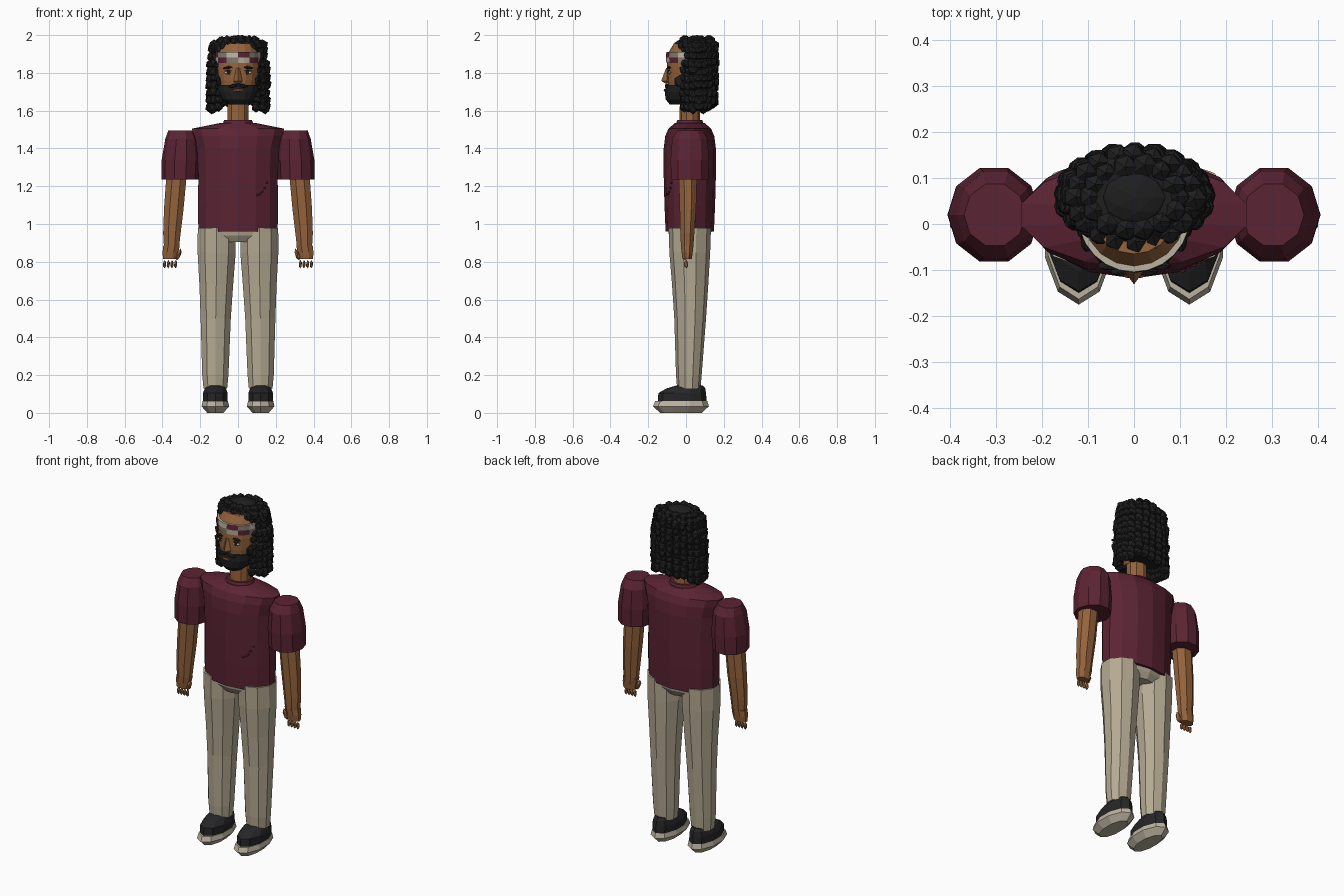
import bpy, bmesh, math, random
from mathutils import Matrix, Vector

random.seed(4)
cube = bpy.data.objects.get("Cube")
if cube:
    bpy.data.objects.remove(cube)


def material(name, r, g, b):
    m = bpy.data.materials.new(name)
    m.use_nodes = True
    m.diffuse_color = (r, g, b, 1)
    bsdf = next(n for n in m.node_tree.nodes if n.type == "BSDF_PRINCIPLED")
    bsdf.inputs["Base Color"].default_value = (r, g, b, 1)
    return m


SHIRT = material("maroon_cloth", 0.105, 0.017, 0.033)
PANTS = material("khaki_cloth", 0.46, 0.40, 0.29)
SKIN = material("brown_skin", 0.30, 0.125, 0.045)
HAIR = material("black_hair", 0.013, 0.013, 0.014)
SHOE = material("charcoal_shoe", 0.019, 0.019, 0.021)
SOLE = material("cream_sole", 0.50, 0.45, 0.35)
GREY = material("taupe_weave", 0.24, 0.20, 0.16)
WHITE = material("eye_white", 0.55, 0.52, 0.48)
LIPS = material("lip_brown", 0.20, 0.07, 0.04)


def finish(name, bm, *mats):
    bmesh.ops.recalc_face_normals(bm, faces=bm.faces)
    mesh = bpy.data.meshes.new(name)
    bm.to_mesh(mesh)
    bm.free()
    for m in mats:
        mesh.materials.append(m)
    obj = bpy.data.objects.new(name, mesh)
    bpy.context.collection.objects.link(obj)
    return obj


def loft(name, sections, sides, mat, turn=0.0):
    """Stack elliptical sections given as (x, y, z, radius x, radius y)."""
    bm = bmesh.new()
    rings = []
    for x, y, z, rx, ry in sections:
        angles = [math.tau * (i + turn) / sides - math.pi / 2 for i in range(sides)]
        rings.append([bm.verts.new((x + rx * math.cos(a), y + ry * math.sin(a), z)) for a in angles])
    for low, high in zip(rings, rings[1:]):
        for i in range(sides):
            j = (i + 1) % sides
            bm.faces.new((low[i], low[j], high[j], high[i]))
    bm.faces.new(rings[0])
    bm.faces.new(rings[-1])
    return finish(name, bm, mat)


def add_blob(bm, pos, size, detail=1, tilt=0.0):
    mat = (Matrix.Translation(Vector(pos)) @ Matrix.Rotation(tilt, 4, "Y")
           @ Matrix.Diagonal((*size, 1)))
    bmesh.ops.create_icosphere(bm, subdivisions=detail, radius=1, matrix=mat)


def blob(name, pos, size, mat, detail=2, tilt=0.0):
    bm = bmesh.new()
    add_blob(bm, pos, size, detail, tilt)
    return finish(name, bm, mat)


# Shirt body and collar
loft("shirt_body", [
    (0, .02, .96, .215, .128), (0, .02, 1.1, .218, .134), (0, .02, 1.25, .215, .138),
    (0, .02, 1.4, .222, .138), (0, .02, 1.465, .24, .13), (0, .02, 1.505, .25, .113),
    (0, .02, 1.535, .095, .078)], 14, SHIRT)
loft("shirt_collar", [(0, .02, 1.525, .085, .075), (0, .02, 1.55, .075, .066)], 14, SHIRT)

# Stitched fold low on the left side of the shirt
fold = bmesh.new()
for i in range(5):
    add_blob(fold, (.105 + .012 * i, -.1 + .006 * i, 1.155 + .004 * i * i), (.009, .006, .005), 1, -.5)
finish("shirt_fold", fold, SHIRT)

# Pelvis
loft("trouser_seat", [(0, .02, .905, .09, .09), (0, .02, .94, .19, .11), (0, .02, .99, .2, .12)], 12, PANTS)

for s, side in ((1, "left"), (-1, "right")):
    # Trouser leg
    loft(side + "_trouser_leg", [
        (s * .12, .015, .13, .066, .062), (s * .12, .015, .2, .073, .068),
        (s * .118, .022, .5, .084, .084), (s * .115, .022, .68, .094, .096),
        (s * .113, .02, .85, .106, .108), (s * .113, .02, .98, .105, .112)], 10, PANTS)
    # Shoe
    loft(side + "_shoe_sole", [
        (s * .12, -.027, 0, .045, .11), (s * .12, -.027, .035, .077, .148),
        (s * .12, -.025, .062, .07, .138)], 10, SOLE)
    loft(side + "_shoe_upper", [
        (s * .12, -.02, .055, .068, .13), (s * .12, -.02, .105, .069, .126),
        (s * .12, .0, .13, .058, .102), (s * .12, .02, .145, .046, .07)], 10, SHOE)
    # Sleeve
    loft(side + "_sleeve", [
        (s * .307, .02, 1.235, .098, .104), (s * .304, .02, 1.34, .1, .107),
        (s * .3, .02, 1.45, .085, .098), (s * .302, .02, 1.495, .067, .07)], 10, SHIRT, .5)
    # Arm
    loft(side + "_arm", [
        (s * .352, .006, .875, .043, .035), (s * .35, .007, .95, .05, .04),
        (s * .34, .01, 1.08, .056, .047), (s * .326, .01, 1.25, .058, .052)], 8, SKIN, .5)
    # Hand, thumb and fingers
    loft(side + "_hand", [
        (s * .36, .006, .815, .04, .026), (s * .358, .006, .85, .045, .032),
        (s * .352, .006, .885, .047, .036)], 8, SKIN, .5)
    blob(side + "_thumb", (s * .314, -.005, .838), (.013, .015, .034), SKIN, 1, -s * .35)
    fingers = bmesh.new()
    for i in range(4):
        add_blob(fingers, (s * (.33 + .0195 * i), .002, .787), (.0095, .011, .022))
    finish(side + "_fingers", fingers, SKIN)

# Neck and head
loft("neck", [(0, .02, 1.52, .06, .055), (0, .02, 1.68, .057, .052)], 10, SKIN)
loft("head", [
    (0, -.005, 1.64, .06, .06), (0, .01, 1.69, .097, .098), (0, .018, 1.76, .113, .116),
    (0, .02, 1.83, .118, .121), (0, .02, 1.9, .116, .117), (0, .025, 1.955, .09, .09)], 18, SKIN)
loft("nose", [(0, -.1, 1.745, .016, .012), (0, -.1, 1.758, .023, .031),
              (0, -.1, 1.825, .009, .006)], 4, SKIN)

# Beard, moustache and mouth
loft("beard", [
    (0, -.035, 1.632, .05, .05), (0, -.03, 1.66, .085, .078), (0, -.02, 1.7, .104, .092),
    (0, -.008, 1.735, .111, .098)], 16, HAIR)
blob("mouth", (0, -.112, 1.708), (.027, .006, .007), LIPS)

for s, side in ((1, "left"), (-1, "right")):
    blob(side + "_moustache", (s * .025, -.102, 1.731), (.032, .012, .011), HAIR, 1, s * .25)
    blob(side + "_sideburn", (s * .102, -.03, 1.755), (.016, .035, .035), HAIR, 1)
    # Eye and brow
    blob(side + "_eye", (s * .05, -.087, 1.802), (.024, .008, .01), WHITE)
    blob(side + "_iris", (s * .05, -.093, 1.802), (.01, .004, .009), HAIR)
    blob(side + "_upper_lid", (s * .05, -.09, 1.811), (.026, .008, .0035), HAIR, 1)
    blob(side + "_eyebrow", (s * .053, -.09, 1.828), (.031, .011, .008), HAIR, 1, s * .12)
    blob(side + "_ear", (s * .118, .02, 1.79), (.012, .022, .034), SKIN, 1)

# Woven headband with a two-row patchwork
band = loft("headband", [
    (0, .02, 1.853, .121, .124), (0, .02, 1.882, .123, .126), (0, .02, 1.91, .122, .124)], 24, SOLE)
band.data.materials.append(SHIRT)
band.data.materials.append(GREY)
for f in band.data.polygons:
    if abs(f.normal.z) < .9:
        column = int((math.atan2(f.center.y - .02, f.center.x) + math.pi) / math.tau * 24)
        row = 1 if f.center.z > 1.882 else 0
        f.material_index = (column + 2 * row) // 2 % 3

# Hair underlayer
loft("hair_base", [
    (0, .085, 1.64, .1, .06), (0, .08, 1.72, .13, .075), (0, .07, 1.92, .135, .088),
    (0, .055, 1.95, .13, .1), (0, .055, 1.983, .08, .07)], 16, HAIR)


def curl(bm, x, y, z, r):
    j = lambda a: random.uniform(-a, a)
    add_blob(bm, (x + j(.004), y + j(.004), z + j(.006)), (r * (1 + j(.12)), r * (1 + j(.12)), r * (1.05 + j(.15))))


# Hanging curls around the sides and back
locks = bmesh.new()
COLUMNS = 17
for c in range(COLUMNS):
    a = math.radians(-48 + 276 * c / (COLUMNS - 1))
    low = 1.62 if abs(math.cos(a)) > .6 else 1.65
    steps = 9
    for k in range(steps):
        z = low + (1.925 - low) * k / (steps - 1)
        spread = 1 - .1 * max(0, (z - 1.82) / .1) if z > 1.82 else 1
        curl(locks, .147 * spread * math.cos(a), .06 + .088 * math.sin(a), z, .029)
finish("hanging_curls", locks, HAIR)

# Crown of curls
crown = bmesh.new()
for count, rx, ry, z, r in ((20, .128, .092, 1.943, .028), (14, .093, .07, 1.968, .028)):
    for i in range(count):
        a = math.tau * i / count
        curl(crown, rx * math.cos(a), .057 + ry * math.sin(a), z, r)
add_blob(crown, (0, .057, 1.972), (.075, .06, .028), 2)
finish("crown_curls", crown, HAIR)
